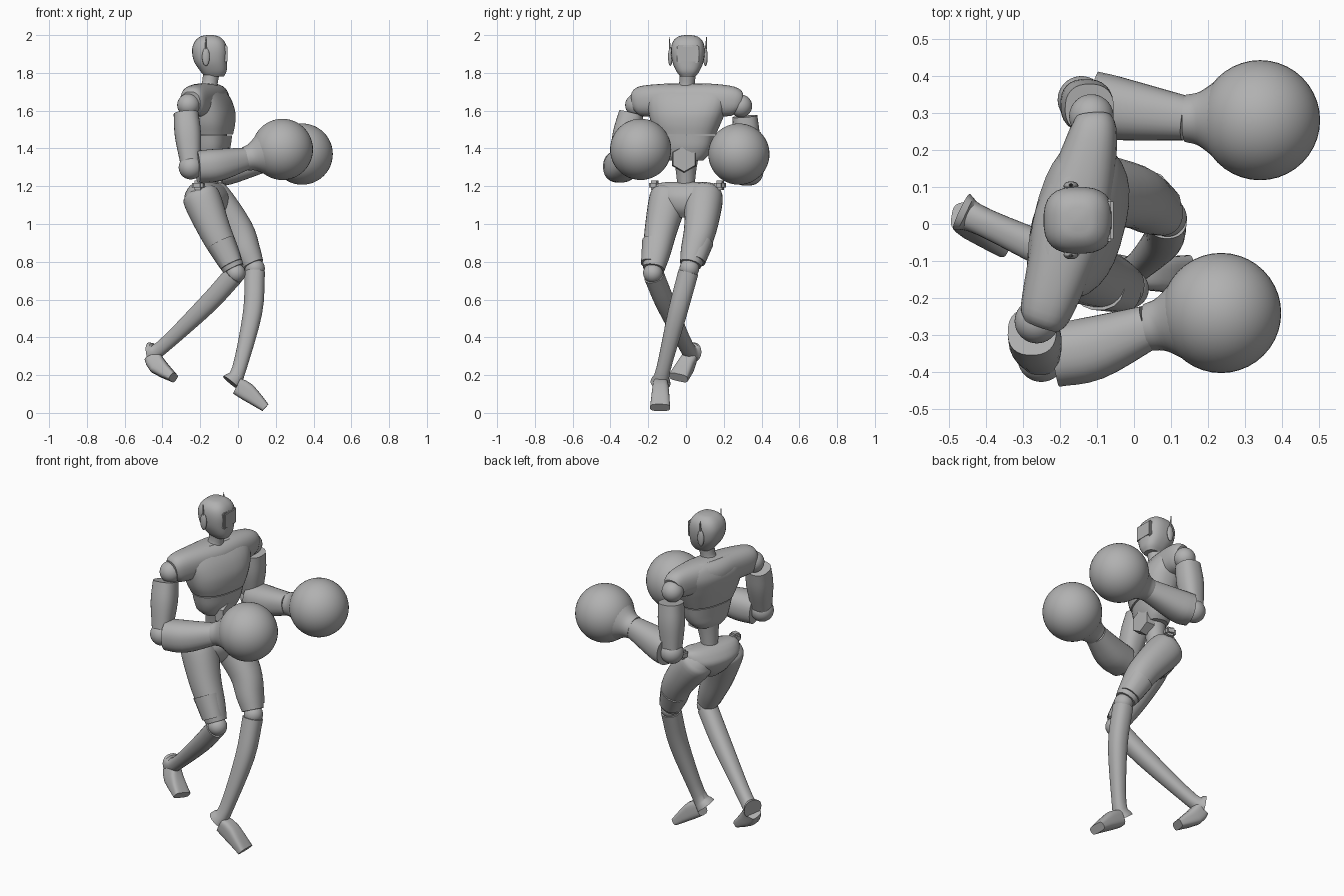
import bpy
import bmesh
import math
from mathutils import Vector, Matrix

cube = bpy.data.objects.get("Cube")
if cube:
    bpy.data.objects.remove(cube, do_unlink=True)

grey = bpy.data.materials.new("plain grey")
grey.use_nodes = True
grey.diffuse_color = (0.44, 0.44, 0.44, 1)
grey.node_tree.nodes["Principled BSDF"].inputs["Base Color"].default_value = (0.44, 0.44, 0.44, 1)

UP = Vector((0, 0, 1))
SIDE = Vector((0, 1, 0))
CHEST_SIDE = Vector((0.25, 0.97, 0))
HIP_SIDE = Vector((0.3, 0.95, 0))


def finish(name, bm):
    """Turn a bmesh into a smooth shaded object with crisp edges."""
    bmesh.ops.recalc_face_normals(bm, faces=bm.faces)
    mesh = bpy.data.meshes.new(name)
    bm.to_mesh(mesh)
    bm.free()
    mesh.materials.append(grey)
    obj = bpy.data.objects.new(name, mesh)
    bpy.context.collection.objects.link(obj)
    bpy.ops.object.select_all(action="DESELECT")
    obj.select_set(True)
    bpy.context.view_layer.objects.active = obj
    bpy.ops.object.shade_smooth_by_angle(angle=math.radians(35))
    return obj


def spline(points, steps):
    """Catmull-Rom interpolation of tuples of numbers."""
    pts = [Vector(p) for p in points]
    ext = [2 * pts[0] - pts[1]] + pts + [2 * pts[-1] - pts[-2]]
    out = []
    for i in range(len(pts) - 1):
        a, b, c, d = ext[i:i + 4]
        for s in range(steps):
            t = s / steps
            out.append(0.5 * (2 * b + (c - a) * t + (2 * a - 5 * b + 4 * c - d) * t ** 2
                              + (3 * b - a - 3 * c + d) * t ** 3))
    return out + [pts[-1]]


def loft(name, rings, side=SIDE, power=2, sides=28, steps=4, axis=None):
    """Skin (x, y, z, half width along side, half depth) rings."""
    rings = spline(rings, steps)
    centres = [Vector(r[:3]) for r in rings]
    bm = bmesh.new()
    loops = []
    for i, ring in enumerate(rings):
        along = axis or (centres[min(i + 1, len(rings) - 1)] - centres[max(i - 1, 0)]).normalized()
        u = (side - along * side.dot(along)).normalized()
        v = along.cross(u)
        loop = []
        for k in range(sides):
            ang = math.tau * (k + 0.5) / sides
            c, s = math.cos(ang), math.sin(ang)
            pu = math.copysign(abs(c) ** (2 / power), c) * ring[3]
            pv = math.copysign(abs(s) ** (2 / power), s) * ring[4]
            loop.append(bm.verts.new(centres[i] + u * pu + v * pv))
        loops.append(loop)
    for low, high in zip(loops, loops[1:]):
        for k in range(sides):
            n = (k + 1) % sides
            bm.faces.new((low[k], low[n], high[n], high[k]))
    bm.faces.new(loops[0])
    bm.faces.new(loops[-1])
    return finish(name, bm)


def limb(name, rings, **options):
    """Loft with round rings given as (x, y, z, radius)."""
    return loft(name, [(*r, r[3]) for r in rings], **options)


def ball(name, centre, radius, scale=(1, 1, 1)):
    bm = bmesh.new()
    bmesh.ops.create_uvsphere(bm, u_segments=40, v_segments=24, radius=radius)
    bmesh.ops.transform(bm, matrix=Matrix.Translation(centre) @ Matrix.Diagonal((*scale, 1)), verts=bm.verts)
    return finish(name, bm)


def block(name, centre, size, turn=0.0):
    bm = bmesh.new()
    bmesh.ops.create_cube(bm, size=1)
    matrix = Matrix.Translation(centre) @ Matrix.Rotation(turn, 4, "Z") @ Matrix.Diagonal((*size, 1))
    bmesh.ops.transform(bm, matrix=matrix, verts=bm.verts)
    bmesh.ops.bevel(bm, geom=bm.edges[:], offset=min(size) * 0.25, segments=2, affect="EDGES")
    return finish(name, bm)


# Head, visor, neck
loft("head", [(-0.125, 0.01, 1.78, 0.04, 0.05), (-0.13, 0.01, 1.81, 0.062, 0.07),
              (-0.145, 0.01, 1.86, 0.083, 0.088), (-0.15, 0.01, 1.92, 0.09, 0.094),
              (-0.15, 0.01, 1.965, 0.08, 0.08), (-0.15, 0.01, 1.992, 0.052, 0.05),
              (-0.15, 0.01, 2.0, 0.015, 0.015)], power=2.7, axis=UP)
block("visor", (-0.069, 0.01, 1.9), (0.028, 0.115, 0.095))
limb("neck", [(-0.16, 0.0, 1.7, 0.06), (-0.15, 0.005, 1.74, 0.042), (-0.14, 0.01, 1.81, 0.045)])

# Ear pods with antennas
for label, s in (("left", 1), ("right", -1)):
    y = 0.01 + 0.093 * s
    ball(label + "_ear_pod", (-0.17, y, 1.885), 0.02, (1, 0.6, 2.4))
    limb(label + "_antenna", [(-0.17, y, 1.9, 0.007), (-0.17, y + 0.006 * s, 1.99, 0.002)], sides=8)

# Torso
loft("chest", [(-0.135, 0.0, 1.475, 0.16, 0.1), (-0.138, 0.0, 1.53, 0.185, 0.112),
               (-0.145, 0.005, 1.59, 0.205, 0.118), (-0.16, 0.01, 1.655, 0.22, 0.11),
               (-0.17, 0.01, 1.71, 0.21, 0.08), (-0.17, 0.01, 1.74, 0.13, 0.05)],
     side=CHEST_SIDE, power=2.5, axis=UP)
loft("shoulder_yoke", [(-0.25, -0.27, 1.645, 0.056, 0.052), (-0.238, -0.235, 1.65, 0.08, 0.07),
                       (-0.2, -0.11, 1.655, 0.088, 0.088), (-0.17, 0.01, 1.66, 0.085, 0.1),
                       (-0.135, 0.13, 1.655, 0.088, 0.085), (-0.11, 0.245, 1.65, 0.078, 0.065),
                       (-0.11, 0.285, 1.64, 0.055, 0.05)], side=UP, power=2.4)
loft("abdomen", [(-0.135, 0.0, 1.468, 0.154, 0.095), (-0.135, 0.0, 1.41, 0.14, 0.088),
                 (-0.14, 0.0, 1.365, 0.12, 0.078), (-0.14, 0.0, 1.335, 0.09, 0.065)],
     side=CHEST_SIDE, power=2.5, axis=UP)
limb("waist", [(-0.14, 0.0, 1.36, 0.068), (-0.15, 0.0, 1.28, 0.054), (-0.16, 0.0, 1.17, 0.042)])
limb("hexagon_buckle", [(-0.1, -0.01, 1.345, 0.074), (-0.05, -0.01, 1.345, 0.068)], sides=6, steps=1)

# Pelvis with hip tabs
loft("pelvis", [(-0.15, 0.0, 1.035, 0.04, 0.05), (-0.155, 0.0, 1.08, 0.12, 0.09),
                (-0.165, 0.0, 1.14, 0.172, 0.108), (-0.165, 0.0, 1.185, 0.178, 0.088),
                (-0.165, 0.0, 1.212, 0.16, 0.06), (-0.165, 0.0, 1.222, 0.11, 0.035)],
     side=HIP_SIDE, power=2.2, axis=UP)
for label, s in (("left", 1), ("right", -1)):
    block(label + "_hip_tab", Vector((-0.155, 0.008, 1.205)) + HIP_SIDE * 0.182 * s, (0.06, 0.055, 0.05), -0.3)

# Gloves, shared by both arms
GLOVES = {"left": (0.34, 0.28, 1.37), "right": (0.235, -0.24, 1.395)}
for label, centre in GLOVES.items():
    ball(label + "_glove", centre, 0.162)

# Arms: shoulder, upper arm, elbow, forearm and flared cuff
ARMS = {
    "left": dict(shoulder=(-0.115, 0.29, 1.625), top=(-0.12, 0.312, 1.57), elbow=(-0.142, 0.335, 1.285),
                 mid=(-0.05, 0.312, 1.295), wrist=(0.14, 0.285, 1.335)),
    "right": dict(shoulder=(-0.262, -0.262, 1.63), top=(-0.275, -0.29, 1.585), elbow=(-0.25, -0.362, 1.3),
                  mid=(-0.11, -0.335, 1.312), wrist=(0.04, -0.278, 1.345)),
}
for label, arm in ARMS.items():
    shoulder, top, elbow, mid, wrist = (Vector(arm[k]) for k in ("shoulder", "top", "elbow", "mid", "wrist"))
    glove = Vector(GLOVES[label])
    ball(label + "_shoulder_joint", shoulder, 0.06)
    ball(label + "_elbow_joint", elbow, 0.064)
    limb(label + "_upper_arm", [(*top, 0.066), (*top.lerp(elbow, 0.4), 0.07), (*top.lerp(elbow, 0.9), 0.054)],
         power=2.4)
    limb(label + "_forearm", [(*elbow.lerp(mid, 0.25), 0.085), (*mid, 0.086), (*wrist, 0.06)],
         side=UP, power=2.3)
    limb(label + "_cuff", [(*wrist, 0.064), (*wrist.lerp(glove, 0.2), 0.075), (*wrist.lerp(glove, 0.5), 0.12)],
         side=UP)

# Legs: thigh, knee, shin with heel flare, foot
LEGS = {
    "left": dict(hip=(-0.13, 0.095, 1.13), thigh=(-0.005, 0.075, 0.97), knee=(0.09, 0.018, 0.765),
                 calf=(0.077, -0.045, 0.53), ankle=(0.005, -0.12, 0.23), heel=(-0.037, -0.135, 0.16),
                 instep=(0.05, -0.135, 0.11), toe=(0.145, -0.137, 0.028)),
    "right": dict(hip=(-0.19, -0.095, 1.13), thigh=(-0.125, -0.133, 0.97), knee=(-0.012, -0.175, 0.74),
                  calf=(-0.165, -0.105, 0.572), ankle=(-0.405, 0.005, 0.345), heel=(-0.465, 0.033, 0.32),
                  instep=(-0.425, 0.0, 0.25), toe=(-0.342, -0.04, 0.187)),
}
for label, leg in LEGS.items():
    hip, thigh, knee, calf, ankle, heel, instep, toe = (Vector(v) for v in leg.values())
    crest = hip.lerp(thigh, -0.4)
    limb(label + "_thigh", [(*crest, 0.035), (*crest.lerp(hip, 0.35), 0.078), (*hip, 0.1), (*thigh, 0.086),
                            (*thigh.lerp(knee, 0.55), 0.072), (*thigh.lerp(knee, 0.9), 0.057)], power=2.2)
    ball(label + "_knee_joint", knee, 0.052)
    limb(label + "_shin", [(*knee.lerp(calf, 0.08), 0.054), (*calf, 0.051), (*ankle, 0.038), (*heel, 0.053)],
         power=2.3)
    # A boxy foot that narrows into the toe
    loft(label + "_foot", [(*heel.lerp(instep, 0.35), 0.04, 0.045), (*instep, 0.045, 0.048),
                           (*toe, 0.053, 0.024)], power=3.5, steps=2)
    # A plate over the outer thigh, just above the knee
    outward = Vector((0, 0.012 if label == "left" else -0.012, 0))
    limb(label + "_thigh_guard", [(*(thigh.lerp(knee, 0.3) + outward), 0.076),
                                  (*(thigh.lerp(knee, 0.8) + outward), 0.061)], power=2.4, sides=16, steps=1)
